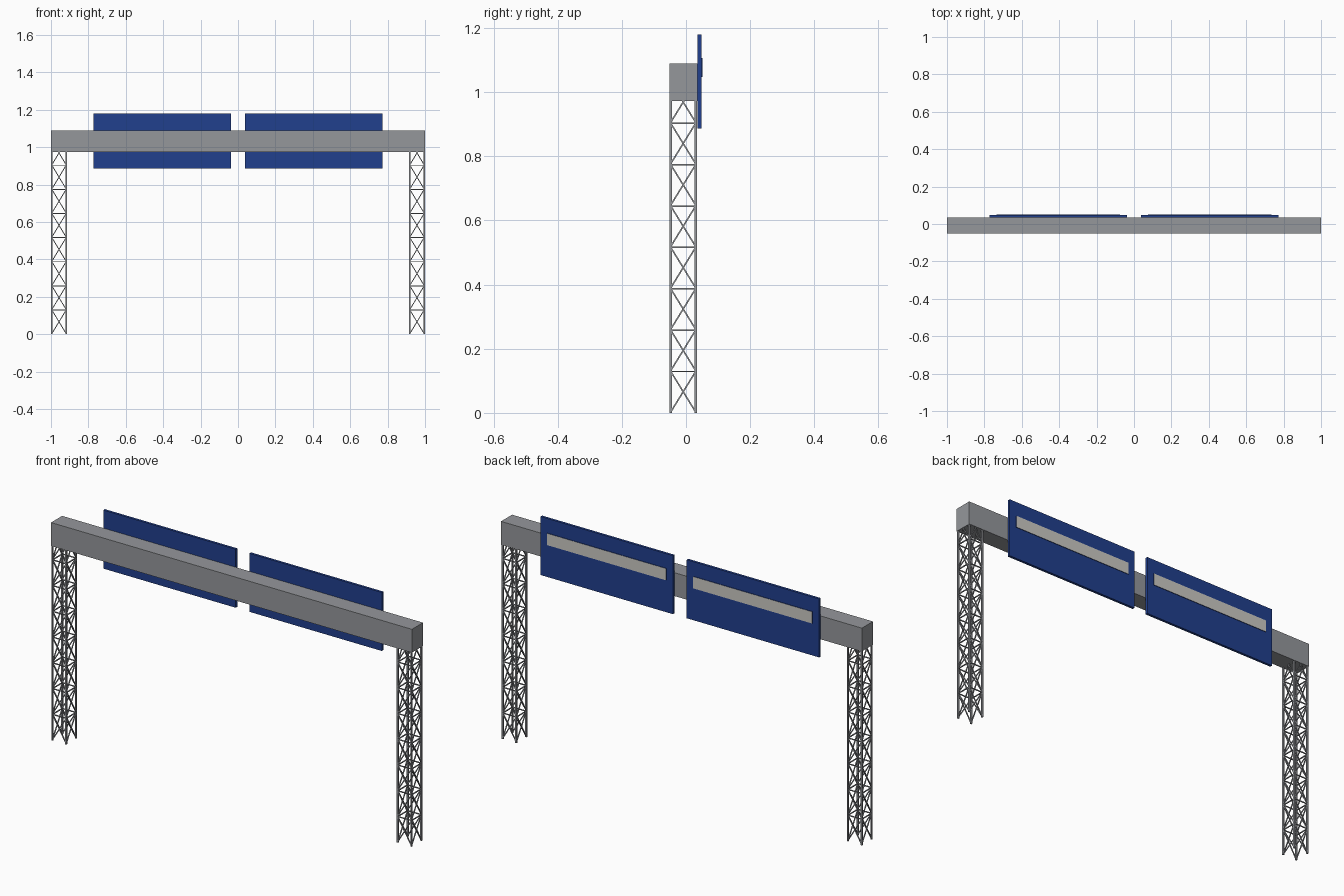
import bpy, bmesh
from mathutils import Vector, Matrix

cube = bpy.data.objects.get("Cube")
if cube:
    bpy.data.objects.remove(cube, do_unlink=True)


def material(name, rgb):
    m = bpy.data.materials.new(name)
    m.use_nodes = True
    m.diffuse_color = (*rgb, 1)
    m.node_tree.nodes["Principled BSDF"].inputs["Base Color"].default_value = (*rgb, 1)
    return m


STEEL = material("steel_grey", (0.30, 0.31, 0.33))
BLUE = material("sign_blue", (0.015, 0.05, 0.27))
PALE = material("pale_strip", (0.60, 0.59, 0.55))


def add_box(bm, lo, hi):
    lo, hi = Vector(lo), Vector(hi)
    mat = Matrix.Translation((lo + hi) / 2) @ Matrix.Diagonal((*(hi - lo), 1))
    bmesh.ops.create_cube(bm, size=1, matrix=mat)


def add_bar(bm, a, b, width):
    a, b = Vector(a), Vector(b)
    d = b - a
    mat = (Matrix.Translation((a + b) / 2) @ d.to_track_quat("Z", "Y").to_matrix().to_4x4()
           @ Matrix.Diagonal((width, width, d.length, 1)))
    bmesh.ops.create_cube(bm, size=1, matrix=mat)


def finish(bm, name, *mats):
    mesh = bpy.data.meshes.new(name)
    bm.to_mesh(mesh)
    bm.free()
    for m in mats:
        mesh.materials.append(m)
    obj = bpy.data.objects.new(name, mesh)
    bpy.context.collection.objects.link(obj)
    return obj


def box(name, lo, hi, *mats):
    bm = bmesh.new()
    add_box(bm, lo, hi)
    return finish(bm, name, *mats)


FRONT, BACK = -0.0515, 0.036
BEAM_Z, BAY, LEG, ROD = 0.973, 0.129, 0.008, 0.0045

# Crossbeam
box("crossbeam", (-1, FRONT, BEAM_Z), (1, BACK, 1.09), STEEL)

# Lattice tower: four legs, ring bars and crossed braces on each side
for side, sign in (("left", 1), ("right", -1)):
    bm = bmesh.new()
    x0, x1 = sign * 0.919, sign * 0.995
    y0, y1 = FRONT + LEG / 2, 0.03
    corners = [(x0, y0), (x1, y0), (x1, y1), (x0, y1)]
    for x, y in corners:
        add_box(bm, (x - LEG / 2, y - LEG / 2, 0), (x + LEG / 2, y + LEG / 2, BEAM_Z))
    for i, a in enumerate(corners):
        b = corners[(i + 1) % 4]
        for k in range(8):
            low, high = k * BAY + 0.003, (k + 1) * BAY
            add_bar(bm, (*a, low), (*b, high), ROD)
            add_bar(bm, (*b, low), (*a, high), ROD)
            add_bar(bm, (*a, high), (*b, high), ROD)
    finish(bm, side + "_tower", STEEL)

# Sign panels with a raised strip on the back
for side, cx in (("left", 0.405), ("right", -0.405)):
    box(side + "_sign_panel", (cx - 0.367, BACK, 0.887), (cx + 0.367, 0.0485, 1.18), BLUE)
    strip = box(side + "_sign_strip", (cx - 0.33, 0.048, 1.048),
                (cx + 0.33, 0.0515, 1.107), BLUE, PALE)
    for face in strip.data.polygons:
        face.material_index = 1 if face.normal.y > 0.5 else 0
